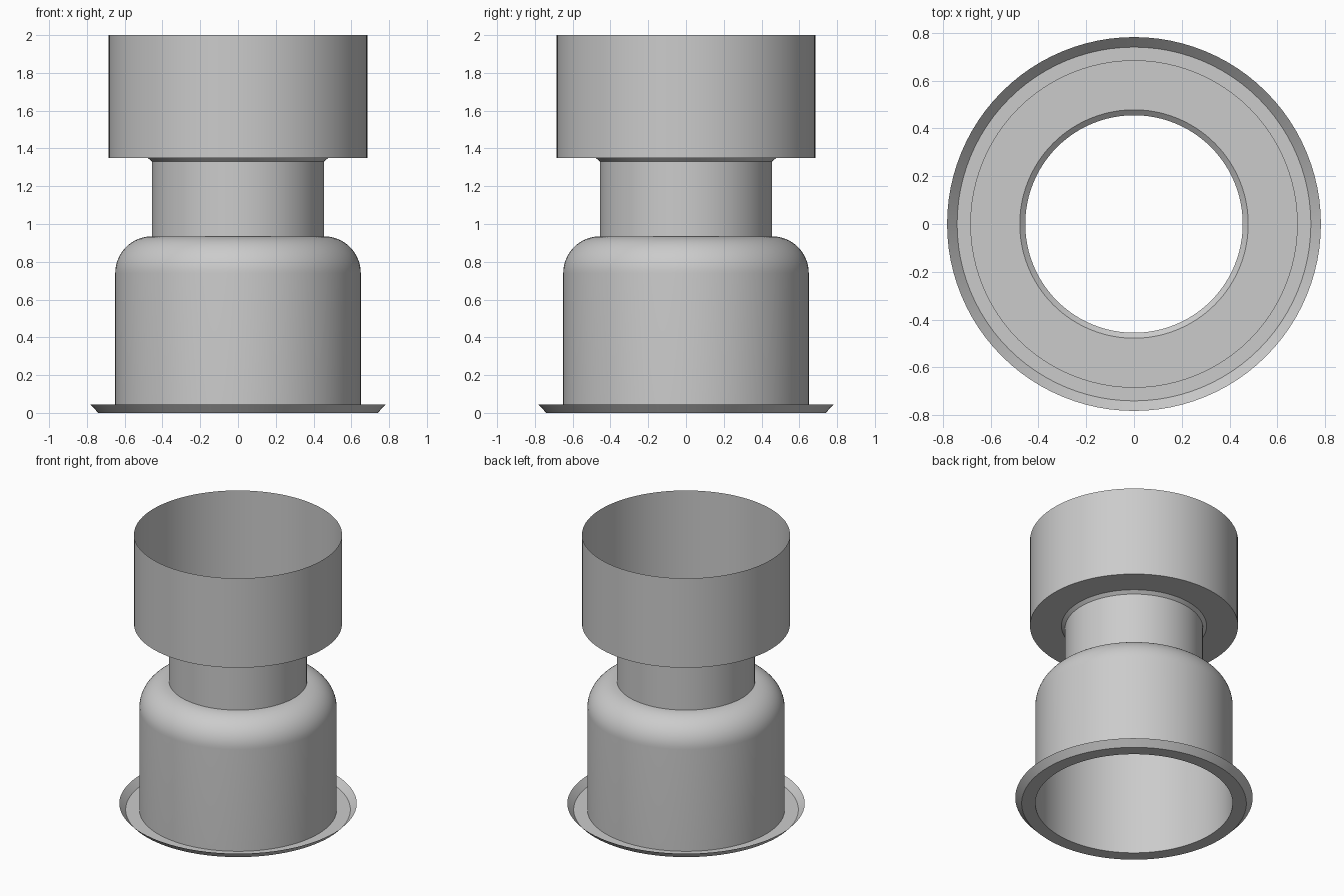
import bpy
import bmesh
from math import sin, cos, tau, pi, radians

if "Cube" in bpy.data.objects:
    bpy.data.objects.remove(bpy.data.objects["Cube"], do_unlink=True)

SEGMENTS = 96

grey = bpy.data.materials.new("light grey")
grey.use_nodes = True
colour = (0.6, 0.6, 0.6, 1)
grey.diffuse_color = colour
grey.node_tree.nodes["Principled BSDF"].inputs["Base Color"].default_value = colour


def lathe(name, profile):
    """Turn an open (radius, height) profile around z into a thin sheet."""
    bm = bmesh.new()
    rings = []
    for r, z in profile:
        angles = [tau * i / SEGMENTS for i in range(SEGMENTS)]
        rings.append([bm.verts.new((r * cos(a), r * sin(a), z)) for a in angles])
    for low, high in zip(rings, rings[1:]):
        for i in range(SEGMENTS):
            j = (i + 1) % SEGMENTS
            bm.faces.new((low[i], low[j], high[j], high[i]))
    mesh = bpy.data.meshes.new(name)
    bm.to_mesh(mesh)
    bm.free()
    mesh.materials.append(grey)
    obj = bpy.data.objects.new(name, mesh)
    bpy.context.collection.objects.link(obj)
    bpy.ops.object.select_all(action='DESELECT')
    obj.select_set(True)
    bpy.context.view_layer.objects.active = obj
    bpy.ops.object.shade_smooth_by_angle(angle=radians(30))
    return obj


body_r, neck_r, cup_r = 0.65, 0.455, 0.685
shoulder_z, cup_z = 0.935, 1.35
fillet = body_r - neck_r

# Flared foot with a flat ring
lathe("base_flange", [(0.782, 0.045), (0.74, 0), (body_r, 0)])

# Straight body with a rounded shoulder
shoulder = [(neck_r + fillet * cos(t), shoulder_z - fillet + fillet * sin(t))
            for t in (pi / 2 * k / 16 for k in range(17))]
lathe("body", [(body_r, 0)] + shoulder)

# Narrow neck with a chamfered top
lathe("neck", [(neck_r, shoulder_z), (neck_r, 1.33), (0.478, cup_z)])

# Open cup with a flat floor ring
lathe("cup", [(0.478, cup_z), (cup_r, cup_z), (cup_r, 2)])
